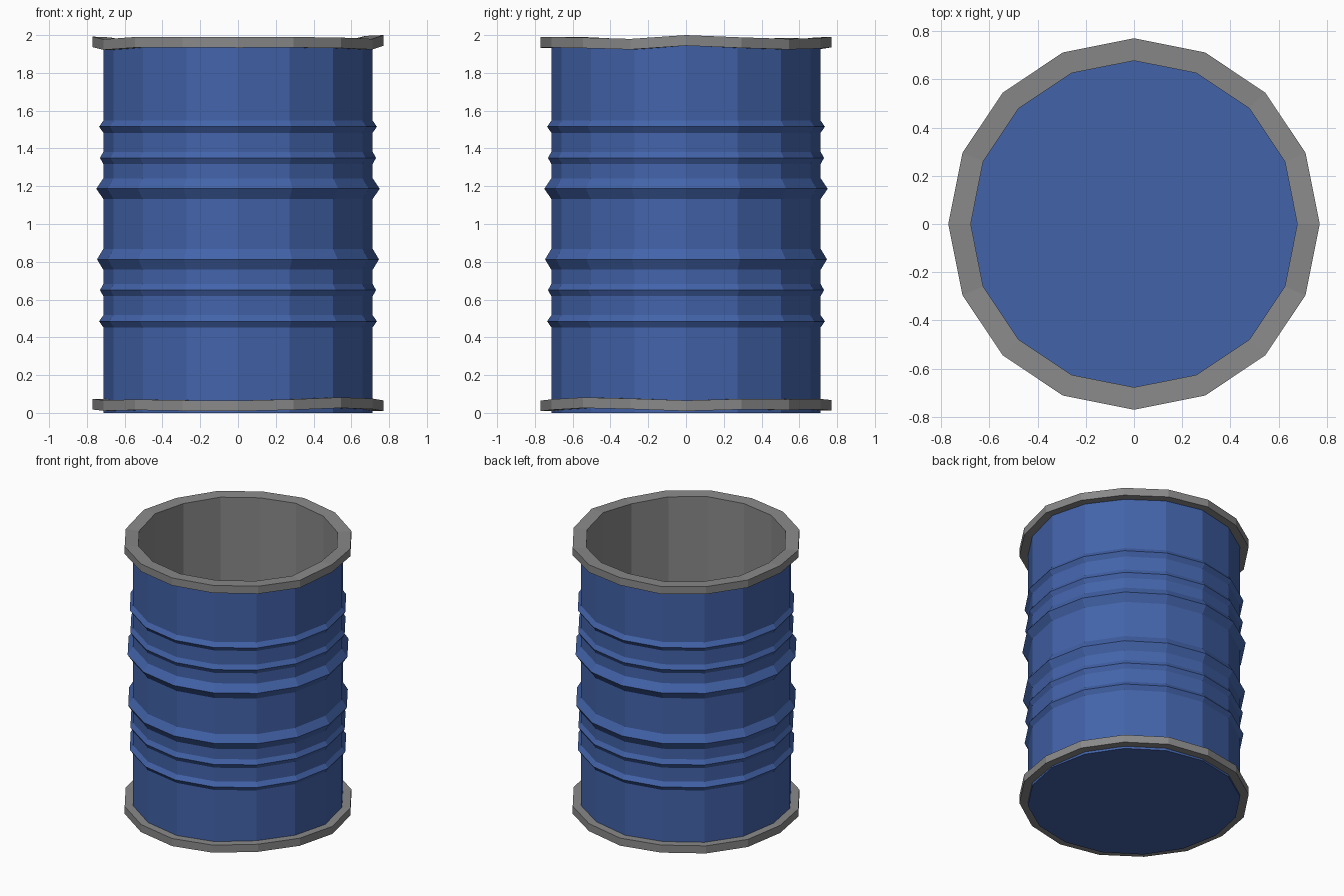
import bpy, bmesh, math

if "Cube" in bpy.data.objects:
    bpy.data.objects.remove(bpy.data.objects["Cube"])

N = 16


def material(name, rgb):
    m = bpy.data.materials.new(name)
    m.diffuse_color = (*rgb, 1)
    m.use_nodes = True
    m.node_tree.nodes["Principled BSDF"].inputs["Base Color"].default_value = m.diffuse_color
    return m


blue = material("blue paint", (0.055, 0.125, 0.40))
grey = material("grey metal", (0.25, 0.25, 0.25))


def lathe(name, profile, mat, wobble=None, closed=False, cap=False):
    """Sweep a (radius, z) profile round z with 16 flat sides."""
    bm = bmesh.new()
    rings = []
    for r, z in profile:
        ring = []
        for i in range(N):
            a = 2 * math.pi * i / N
            dz = wobble[i] if wobble else 0
            ring.append(bm.verts.new((r * math.cos(a), r * math.sin(a), z + dz)))
        rings.append(ring)
    pairs = list(zip(rings, rings[1:]))
    if closed:
        pairs.append((rings[-1], rings[0]))
    for lo, hi in pairs:
        for i in range(N):
            j = (i + 1) % N
            bm.faces.new((lo[i], lo[j], hi[j], hi[i]))
    if cap:
        bm.faces.new(list(reversed(rings[0])))
    me = bpy.data.meshes.new(name)
    bm.to_mesh(me)
    bm.free()
    me.materials.append(mat)
    ob = bpy.data.objects.new(name, me)
    bpy.context.collection.objects.link(ob)
    return ob


# Ribbed blue shell with closed bottom: (height, rib radius, half width)
R = 0.713
profile = [(R, 0.0)]
for z, r, h in [(0.485, 0.735, 0.032), (0.65, 0.731, 0.032), (0.813, 0.746, 0.055),
                (1.187, 0.75, 0.055), (1.35, 0.731, 0.032), (1.515, 0.735, 0.032)]:
    profile += [(R, z - h), (r, z), (R, z + h)]
profile.append((R, 1.95))
lathe("barrel_shell", profile, blue, cap=True)

# Floor seen from inside
lathe("barrel_floor", [(0.69, 0.012), (0.001, 0.012)], blue)

# Grey inner wall, facing inward
lathe("inner_wall", [(0.677, 1.96), (0.677, 0.012)], grey)

# Slightly dented rims, one height offset per corner
top_dents = [0.012, 0.0, -0.008, -0.003, 0.003, -0.006, -0.004, -0.006,
             0.004, -0.010, 0.002, 0.003, 0.001, 0.002, -0.001, -0.008]
low_dents = [-0.004, 0.004, 0.002, 0.004, -0.002, 0.003, 0.0, -0.003,
             0.004, -0.003, 0.001, -0.003, -0.005, 0.002, 0.012, 0.006]
lathe("top_rim", [(0.677, 1.932), (0.77, 1.932), (0.77, 1.988), (0.677, 1.984)],
      grey, top_dents, closed=True)
lathe("bottom_rim", [(0.70, 0.014), (0.77, 0.014), (0.77, 0.07), (0.70, 0.07)],
      grey, low_dents, closed=True)
